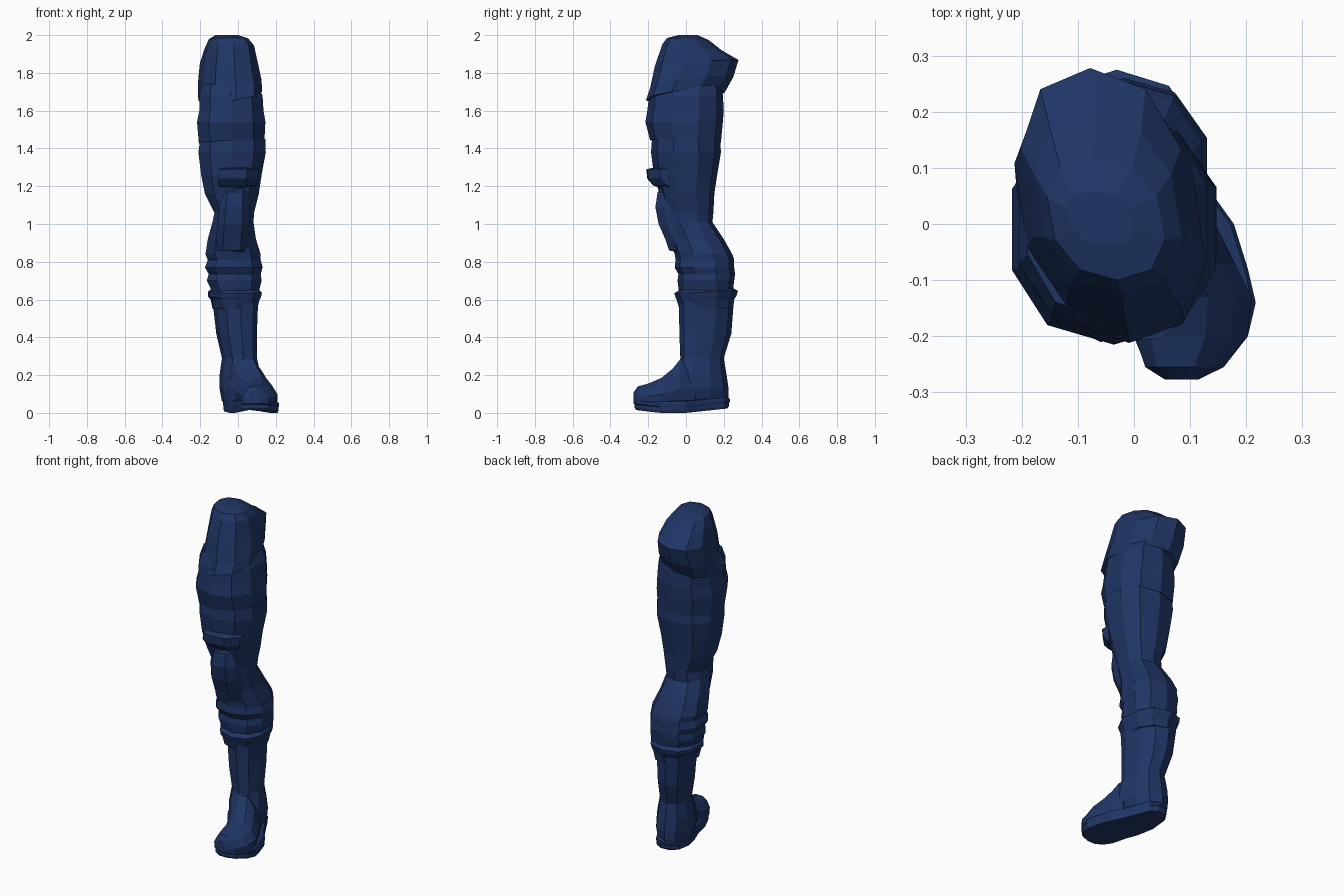
import bpy, bmesh
from math import sin, cos, pi, copysign

mat = bpy.data.materials.new("navy")
mat.diffuse_color = (0.014, 0.036, 0.13, 1)


def skin(name, rings):
    """Bridge equal-length point rings and cap both ends."""
    bm = bmesh.new()
    vs = [[bm.verts.new(p) for p in r] for r in rings]
    n = len(vs[0])
    for a, b in zip(vs, vs[1:]):
        for i in range(n):
            j = (i + 1) % n
            bm.faces.new((a[i], a[j], b[j], b[i]))
    bm.faces.new(vs[0])
    bm.faces.new(vs[-1])
    bmesh.ops.recalc_face_normals(bm, faces=bm.faces)
    me = bpy.data.meshes.new(name)
    bm.to_mesh(me)
    bm.free()
    me.materials.append(mat)
    ob = bpy.data.objects.new(name, me)
    bpy.context.collection.objects.link(ob)
    return ob


def loft(name, sections, skew=0, n=10, p=0.88):
    """Sections: z, xmin, xmax, ymin, ymax, slope in x, slope in y.
    Skew leans each section's back to -x and front to +x within its bounds."""
    unit = []
    for i in range(n):
        a = 2 * pi * (i + 0.5) / n
        u, v = [copysign(abs(f) ** p, f) for f in (cos(a), sin(a))]
        unit.append((u - skew * v, v))
    mx, my = (max(u[k] for u in unit) for k in (0, 1))
    rings = []
    for z, x0, x1, y0, y1, *s in sections:
        sx, sy = s or (0, 0)
        ring = []
        for u, v in unit:
            x = (x0 + x1) / 2 + u / mx * (x1 - x0) / 2
            y = (y0 + y1) / 2 + v / my * (y1 - y0) / 2
            ring.append((x, y, z + sx * x + sy * y))
        rings.append(ring)
    return skin(name, rings)


# Hip cover, wider at the back, with a sloping hem
loft("hip_cover", [
    (1.685, -.185, .10, -.17, .17, .2, .13),
    (1.685, -.21, .127, -.212, .205, .2, .13),
    (1.75, -.213, .125, -.19, .25, .14, .15),
    (1.85, -.202, .105, -.165, .278, .05, .08),
    (1.94, -.178, .085, -.125, .19, .03, -.1),
    (1.98, -.155, .055, -.10, .12, 0, -.05),
    (2.0, -.12, 0, -.04, .06)], .2)

# Upper thigh plate, stepping in above the lower thigh
loft("upper_thigh", [
    (1.44, -.19, .125, -.17, .16, .06, -.03),
    (1.44, -.207, .14, -.19, .185, .06, -.03),
    (1.54, -.217, .145, -.215, .195),
    (1.60, -.205, .135, -.205, .20),
    (1.68, -.205, .13, -.195, .195),
    (1.74, -.19, .10, -.17, .19)])

# Lower thigh narrowing to the knee, then the calf
loft("lower_leg", [
    (.56, -.12, .09, -.02, .24),
    (.66, -.145, .115, -.04, .25),
    (.70, -.165, .125, -.045, .255),
    (.735, -.155, .12, -.04, .26),
    (.77, -.175, .13, -.06, .255),
    (.81, -.16, .12, -.055, .255),
    (.84, -.172, .12, -.06, .245),
    (.92, -.16, .095, -.085, .20),
    (1.01, -.135, .082, -.115, .14),
    (1.06, -.125, .085, -.12, .145),
    (1.16, -.175, .11, -.14, .15),
    (1.26, -.195, .125, -.17, .165),
    (1.38, -.21, .147, -.185, .185),
    (1.45, -.20, .145, -.18, .18)])

# Boot shaft and its cuff
loft("boot_shaft", [
    (.06, -.085, .10, -.07, .225),
    (.13, -.098, .125, -.07, .225),
    (.20, -.098, .12, -.06, .215),
    (.29, -.085, .10, -.03, .20),
    (.42, -.115, .10, -.035, .24),
    (.55, -.13, .105, -.037, .25),
    (.60, -.135, .11, -.04, .255)], .25)
loft("boot_cuff", [
    (.55, -.135, .10, -.035, .25),
    (.60, -.145, .115, -.05, .255),
    (.612, -.16, .122, -.055, .268, 0, .04),
    (.635, -.16, .127, -.062, .275, 0, .04),
    (.65, -.14, .11, -.04, .25, 0, .04)], .1)

# Knee guard with sides wrapping back as it goes down: z, xmin, xmax, front, back
guard = []
for z, x0, x1, f, b, drop in [
        (1.19, -.07, .04, -.13, -.05, .02), (1.17, -.085, .055, -.15, -.04, .02),
        (1.09, -.10, .06, -.162, -.02, .03), (1.00, -.11, .06, -.145, .01, .03),
        (.92, -.115, .055, -.11, .04, .04), (.86, -.105, .04, -.09, .06, .03)]:
    m = (x1 - x0) * .22
    guard.append([(x0 - .005, b, z - drop), (x0, f + .045, z), (x0 + m, f, z),
                  (x1 - m, f, z), (x1, f + .045, z), (x1 + .015, b, z - drop)])
skin("knee_guard", guard)

# Raised strap above the knee
strap = []
for z, x0, x1, f in [(1.19, -.08, .08, -.135), (1.205, -.105, .10, -.175),
                     (1.24, -.105, .105, -.205), (1.29, -.10, .11, -.21),
                     (1.30, -.075, .09, -.16)]:
    strap.append([(x0, -.09, z), (x0, f + .02, z), (x0 + .04, f, z),
                  (x1 - .06, f + .005, z), (x1, f + .07, z), (x1, -.09, z)])
skin("thigh_strap", strap)

# Boot foot, turned outward: y, centre x, half width, top z
foot = []
for y, c, w, t in [(-.277, .085, .03, .11), (-.255, .09, .07, .14),
                   (-.20, .102, .10, .155), (-.13, .105, .105, .185),
                   (-.07, .08, .10, .235), (-.03, .055, .105, .285),
                   (.05, .02, .10, .28)]:
    h = t - .05
    foot.append([(c + w * u, y, .05 + h * v) for u, v in
                 [(-.95, 0), (-1, .4), (-.72, .8), (-.3, 1),
                  (.25, 1), (.7, .72), (1, .35), (.97, 0)]])
skin("boot_foot", foot)

# Sole: right side outline then left side outline, lifted at toe and heel
outline = [(.11, -.277), (.16, -.255), (.203, -.20), (.217, -.14), (.203, -.08),
           (.178, 0), (.135, .06), (.095, .13), (.055, .205), (.01, .232),
           (-.045, .225), (-.08, .18), (-.08, .08), (-.05, -.02),
           (-.02, -.10), (-.005, -.19), (.02, -.25), (.06, -.277)]


def sole_ring(scale, lift):
    ring = []
    for x, y in outline:
        bend = max(0, y) * .1 + max(0, -y - .15) * .12
        ring.append((.06 + (x - .06) * scale, -.02 + (y + .02) * scale, lift + bend))
    return ring


skin("boot_sole", [sole_ring(.95, 0), sole_ring(.98, .012), sole_ring(.98, .03),
                   sole_ring(1, .035), sole_ring(1, .05), sole_ring(.95, .06)])
